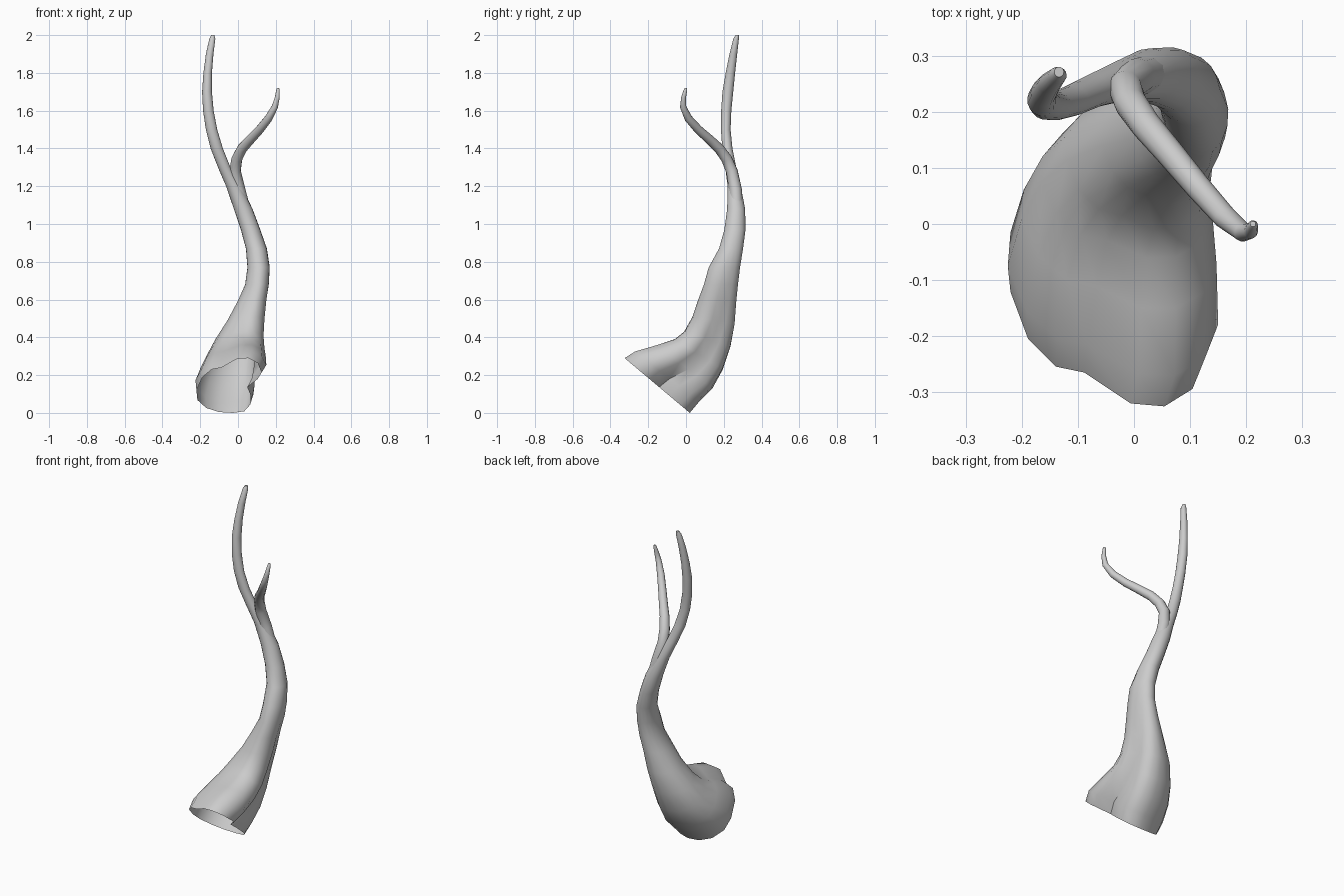
import bpy, bmesh, math
from mathutils import Vector

if "Cube" in bpy.data.objects:
    bpy.data.objects.remove(bpy.data.objects["Cube"])


def loft(name, rings):
    """Skin a list of equal-length rings, open at the start, capped at the tip."""
    bm = bmesh.new()
    rows = [[bm.verts.new(p) for p in r] for r in rings]
    n = len(rows[0])
    for a, b in zip(rows, rows[1:]):
        for i in range(n):
            j = (i + 1) % n
            bm.faces.new((a[i], a[j], b[j], b[i]))
    bm.faces.new(rows[-1])
    bmesh.ops.recalc_face_normals(bm, faces=bm.faces)
    me = bpy.data.meshes.new(name)
    bm.to_mesh(me)
    bm.free()
    ob = bpy.data.objects.new(name, me)
    bpy.context.collection.objects.link(ob)
    bpy.ops.object.select_all(action='DESELECT')
    ob.select_set(True)
    bpy.context.view_layer.objects.active = ob
    bpy.ops.object.shade_smooth_by_angle(angle=math.radians(50))
    return ob


# Folded outline of the open base (u = across, v = front to back)
rim = [(.59, -1), (.24, -.97), (-.24, -.65), (-.53, -.59), (-.82, -.3), (-1, .18),
       (-.97, .53), (-.7, .82), (-.3, .97), (.12, 1), (.47, .94), (.65, .7),
       (.66, .35), (.56, .06), (.88, -.24), (1, -.47), (.88, -.82)]
N = len(rim)


def outline(w):
    """Blend the folded rim towards a circle, refitted to the unit box."""
    pts = []
    for k, (u, v) in enumerate(rim):
        a = math.radians(-60 - 360 * k / N)
        pts.append((u * w + math.cos(a) * (1 - w), v * w + math.sin(a) * (1 - w)))
    lo = [min(p[i] for p in pts) for i in (0, 1)]
    hi = [max(p[i] for p in pts) for i in (0, 1)]
    return [tuple((p[i] - lo[i]) / (hi[i] - lo[i]) for i in (0, 1)) for p in pts]


# Flared base, tilted sections: x min, x max, front (y, z), back (y, z), fold weight
base = [
    (-.22, .125, -.325, .29, .02, 0, 1),
    (-.225, .15, -.27, .325, .07, .06, .93),
    (-.2, .147, -.15, .36, .14, .13, .82),
    (-.165, .14, -.06, .39, .195, .23, .72),
    (-.12, .135, -.01, .43, .235, .35, .6),
    (-.055, .14, .035, .51, .257, .47, .45),
    (.0, .15, .065, .6, .266, .59, .3),
    (.038, .163, .095, .68, .275, .68, .2)]
# Stem, level sections: z, x min, x max, y min, y max
stem = [
    (.77, .05, .168, .12, .286), (.87, .042, .153, .175, .302),
    (.97, .015, .118, .203, .315), (1.08, -.022, .077, .218, .313),
    (1.2, -.063, .018, .22, .29), (1.3, -.106, -.04, .208, .266),
    (1.4, -.145, -.08, .192, .246), (1.5, -.17, -.11, .185, .236),
    (1.6, -.185, -.129, .186, .24), (1.7, -.19, -.138, .193, .25),
    (1.8, -.183, -.138, .21, .26), (1.9, -.17, -.13, .23, .271),
    (1.98, -.152, -.12, .25, .28), (2.0, -.142, -.125, .262, .28)]
sections = base + [(x0, x1, y0, z, y1, z, max(0, .12 - .04 * i))
                   for i, (z, x0, x1, y0, y1) in enumerate(stem)]
rings = []
for x0, x1, yf, zf, yb, zb, w in sections:
    rings.append([(x0 + (x1 - x0) * u, yf + (yb - yf) * v, zf + (zb - zf) * v)
                  for u, v in outline(w)])
loft("main_stem", rings)

# Side branch: x, y, z, radius
path = [(.035, .268, 1.06, .036), (.005, .262, 1.18, .034), (-.016, .243, 1.28, .031),
        (-.006, .215, 1.345, .029), (.022, .175, 1.4, .027), (.065, .125, 1.447, .025),
        (.115, .065, 1.5, .023), (.162, .012, 1.56, .021), (.195, -.015, 1.62, .017),
        (.208, -.013, 1.67, .013), (.212, -.002, 1.712, .009), (.212, 0, 1.72, .005)]
pts = [Vector(p[:3]) for p in path]
side = Vector((1, 0, 0))
rings = []
for i, p in enumerate(pts):
    t = (pts[min(i + 1, len(pts) - 1)] - pts[max(i - 1, 0)]).normalized()
    side = (side - t * side.dot(t)).normalized()
    up = t.cross(side)
    rings.append([p + path[i][3] * (side * math.cos(a) + up * math.sin(a))
                  for a in (2 * math.pi * k / 12 for k in range(12))])
loft("side_branch", rings)
